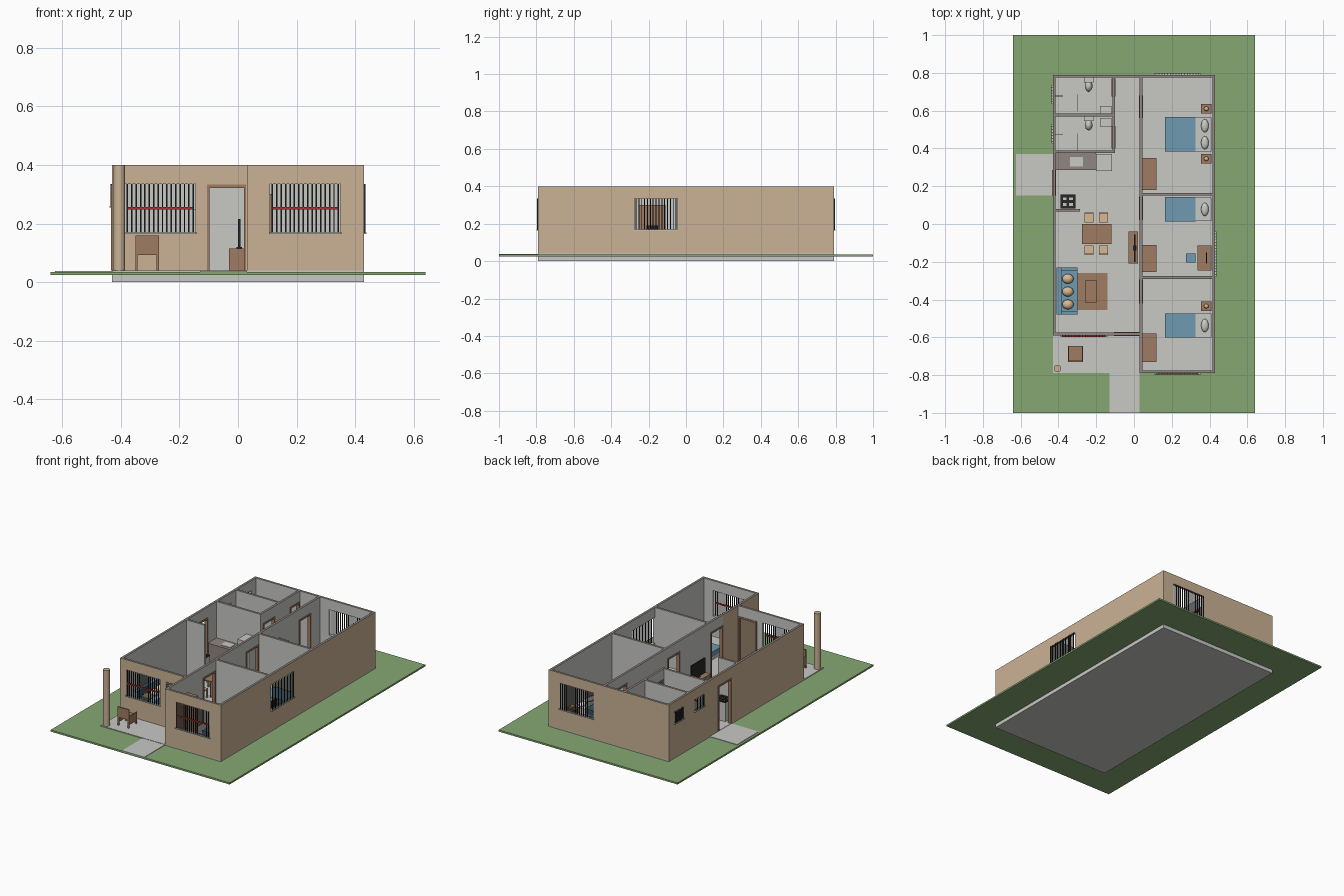
import bpy
import bmesh
from mathutils import Matrix

default_cube = bpy.data.objects.get("Cube")
if default_cube:
    bpy.data.objects.remove(default_cube, do_unlink=True)


def material(name, red, green, blue):
    mat = bpy.data.materials.new(name)
    mat.use_nodes = True
    colour = (red, green, blue, 1)
    mat.diffuse_color = colour
    mat.node_tree.nodes["Principled BSDF"].inputs["Base Color"].default_value = colour
    return mat


GRASS = material("grass green", .24, .39, .17)
PLASTER = material("pale grey plaster", .58, .58, .56)
TAN = material("tan render", .6, .45, .3)
BROWN = material("brown wood", .35, .2, .125)
LIGHT_WOOD = material("light wood", .7, .48, .29)
BLUE = material("blue fabric", .16, .32, .44)
RED = material("red paint", .4, .03, .03)
BLACK = material("black metal", .02, .02, .02)
STONE = material("grey brown stone", .28, .24, .22)

FLOOR, TOP, THICK = .04, .4, .015
DOOR_TOP, SILL, HEAD = .33, .17, .335


def finish(name, bm, *mats):
    mesh = bpy.data.meshes.new(name)
    bm.to_mesh(mesh)
    bm.free()
    for mat in mats:
        mesh.materials.append(mat)
    obj = bpy.data.objects.new(name, mesh)
    bpy.context.collection.objects.link(obj)
    return obj


def add_box(bm, x0, x1, y0, y1, z0, z1):
    centre = Matrix.Translation(((x0 + x1) / 2, (y0 + y1) / 2, (z0 + z1) / 2))
    size = Matrix.Diagonal((abs(x1 - x0), abs(y1 - y0), abs(z1 - z0), 1))
    bmesh.ops.create_cube(bm, size=1, matrix=centre @ size)


def part(name, mat, *boxes):
    bm = bmesh.new()
    for box in boxes:
        add_box(bm, *box)
    return finish(name, bm, mat)


def along(axis, u0, u1, v0, v1, z0, z1):
    """Box running along the x or the y axis."""
    return (u0, u1, v0, v1, z0, z1) if axis == "x" else (v0, v1, u0, u1, z0, z1)


def is_outside(p):
    return abs(p.x) > .43 or abs(p.y) > .79 or (p.x < .03 and p.y < -.59)


def wall(name, axis, v, start, end, openings=()):
    """Wall with openings (from, to, bottom, top), rendered tan on outdoor faces."""
    bm = bmesh.new()
    cursor = start
    for u0, u1, z0, z1 in sorted(openings):
        add_box(bm, *along(axis, cursor, u0, v, v + THICK, FLOOR, TOP))
        add_box(bm, *along(axis, u0, u1, v, v + THICK, z1, TOP))
        if z0 > FLOOR:
            add_box(bm, *along(axis, u0, u1, v, v + THICK, FLOOR, z0))
        cursor = u1
    add_box(bm, *along(axis, cursor, end, v, v + THICK, FLOOR, TOP))
    bm.normal_update()
    for face in bm.faces:
        probe = face.calc_center_median() + face.normal * .002
        if is_outside(probe):
            face.material_index = 1
        elif face.normal.z > .5 and probe.z > TOP:
            face.material_index = 2
    finish(name, bm, PLASTER, TAN, STONE)


def door_frame(name, axis, v, u0, u1):
    w, lip = .008, .003
    v0, v1 = v - lip, v + THICK + lip
    part(name, BROWN,
         along(axis, u0, u0 + w, v0, v1, FLOOR, DOOR_TOP),
         along(axis, u1 - w, u1, v0, v1, FLOOR, DOOR_TOP),
         along(axis, u0, u1, v0, v1, DOOR_TOP - w, DOOR_TOP + lip))


def grille(name, axis, v, u0, u1, z0=SILL, z1=HEAD, red_rail=False):
    count = round((u1 - u0) / .015)
    step = (u1 - u0) / count
    bars = [along(axis, u0 + step * (i + .5) - .0025, u0 + step * (i + .5) + .0025,
                  v - .0025, v + .0025, z0, z1) for i in range(count)]
    part(name + "_bars", BLACK, *bars)
    part(name + "_sill", PLASTER, along(axis, u0 - .005, u1 + .005, v - .005, v + .005, z0 - .005, z0))
    if red_rail:
        part(name + "_rail", RED, along(axis, u0 + .01, u1 - .01, v - .004, v + .004, .248, .256))


def ellipsoid(name, mat, place, size):
    bm = bmesh.new()
    bmesh.ops.create_uvsphere(bm, u_segments=16, v_segments=8, radius=1,
                              matrix=Matrix.Translation(place) @ Matrix.Diagonal((*size, 1)))
    obj = finish(name, bm, mat)
    obj.data.shade_smooth()
    return obj


def table(name, mat, x0, x1, y0, y1, height, leg=.008, top=.008):
    z = FLOOR + height
    legs = [(x, x + leg, y, y + leg, FLOOR, z - top)
            for x in (x0, x1 - leg) for y in (y0, y1 - leg)]
    part(name, mat, (x0, x1, y0, y1, z - top, z), *legs)


# Plot, foundation and paths
part("lawn", GRASS, (-.64, .64, -1, 1, .024, .035))
part("foundation", PLASTER, (-.43, .43, -.79, .79, 0, FLOOR))
part("front_path", PLASTER, (-.13, .03, -1, -.79, .03, .038))
part("side_path", PLASTER, (-.625, -.43, .15, .37, .03, .038))

# Outer walls
big_window = (.11, .35)
living_window = (-.385, -.145)
side_window = (-.275, -.045)
bath_windows = ((.43, .525), (.64, .73))
front_door = (-.105, .028)
kitchen_door = (.15, .285)
inner = .43 - THICK
small = [(a, b, .26, HEAD) for a, b in bath_windows]
wall("back_wall", "x", .79 - THICK, -.43, .43, [(*big_window, SILL, HEAD)])
wall("bedroom_front_wall", "x", -.79, .03, .43, [(*big_window, SILL, HEAD)])
wall("living_front_wall", "x", -.59, -.43, .03,
     [(*living_window, SILL, HEAD), (*front_door, FLOOR, DOOR_TOP)])
wall("left_side_wall", "y", inner, -.79 + THICK, .79 - THICK, [(*side_window, SILL, HEAD)])
wall("right_side_wall", "y", -.43, -.59 + THICK, .79 - THICK,
     small + [(*kitchen_door, FLOOR, DOOR_TOP)])

# Inner walls
bedroom_doors = ((.56, .68), (.02, .145), (-.42, -.295))
bath_doors = ((.4, .52), (.675, .77))
wall("corridor_wall", "y", .03, -.79 + THICK, .79 - THICK,
     [(a, b, FLOOR, DOOR_TOP) for a, b in bedroom_doors])
wall("bathroom_corridor_wall", "y", -.115, .375, .79 - THICK,
     [(a, b, FLOOR, DOOR_TOP) for a, b in bath_doors])
for y in (.375, .57):
    wall("bathroom_wall", "x", y, -inner, -.115)
for y in (.15, -.29):
    wall("bedroom_divider", "x", y, .03 + THICK, inner)
wall("kitchen_stub_wall", "x", .065, -inner, -.285)

# Door frames and window grilles
door_frame("front_door_frame", "x", -.59, *front_door)
door_frame("kitchen_door_frame", "y", -.43, *kitchen_door)
for opening in bedroom_doors:
    door_frame("bedroom_door_frame", "y", .03, *opening)
for opening in bath_doors:
    door_frame("bathroom_door_frame", "y", -.115, *opening)
grille("bedroom_front_window", "x", -.793, *big_window, red_rail=True)
grille("living_window", "x", -.593, *living_window, red_rail=True)
grille("back_window", "x", .793, *big_window)
grille("side_window", "y", .433, *side_window)
for opening in bath_windows:
    grille("bathroom_window", "y", -.433, *opening, z0=.26)

# Porch column and chair
bm = bmesh.new()
bmesh.ops.create_cone(bm, cap_ends=True, segments=24, radius1=.02, radius2=.02, depth=TOP - FLOOR,
                      matrix=Matrix.Translation((-.405, -.765, (TOP + FLOOR) / 2)))
column = finish("porch_column", bm, TAN)
for polygon in column.data.polygons:
    polygon.use_smooth = abs(polygon.normal.z) < .5
table("porch_chair_seat", BROWN, -.35, -.27, -.73, -.645, .06)
part("porch_chair_back", BROWN, (-.35, -.27, -.73, -.722, .095, .16))
part("porch_chair_arms", BROWN, *[(x, x + .006, -.722, -.645, .06, .115) for x in (-.35, -.276)])


# Bedrooms
def bed(y0, y1, pillows):
    part("bed_base", PLASTER, (.165, .41, y0, y1, FLOOR, .085))
    part("bed_blanket", BLUE, (.163, .325, y0 - .002, y1 + .002, .06, .092))
    for i in range(pillows):
        y = y0 + (y1 - y0) * (i + .5) / pillows
        ellipsoid("pillow", PLASTER, (.375, y, .09), (.02, .035, .014))


bed(.385, .565, 2)
bed(.015, .14, 1)
bed(-.6, -.475, 1)
for y in (.32, .585, -.46):
    part("nightstand", BROWN, (.355, .41, y, y + .05, FLOOR, .1))
    ellipsoid("nightstand_lamp", LIGHT_WOOD, (.383, y + .025, .108), (.012, .012, .012))
for y0, y1 in ((.18, .35), (-.255, -.11), (-.73, -.58)):
    part("wardrobe", BROWN, (.046, .12, y0, y1, FLOOR, .3))
table("desk", BROWN, .335, .41, -.245, -.115, .1)
part("desk_screen", BLACK, (.38, .386, -.21, -.15, .145, .19))
table("desk_chair", BLUE, .275, .325, -.205, -.155, .06)

# Living room
part("sofa", BLUE, (-.41, -.3, -.48, -.23, .045, .09), (-.41, -.385, -.48, -.23, .09, .15),
     *[(-.41, -.3, y, y + .02, .09, .115) for y in (-.48, -.25)])
for i in range(3):
    ellipsoid("sofa_cushion", LIGHT_WOOD, (-.35, -.29 - .068 * i, .11), (.03, .026, .022))
part("rug", BROWN, (-.3, -.14, -.455, -.26, FLOOR, .044))
table("coffee_table", BROWN, -.26, -.195, -.415, -.3, .05)
part("television_cabinet", BROWN, (-.03, .022, -.21, -.04, FLOOR, .115))
part("television", BLACK, (0, .008, -.2, -.055, .12, .215), (-.005, .013, -.14, -.115, .115, .12))

# Dining set
table("dining_table", BROWN, -.275, -.12, -.105, 0, .105)
for x in (-.263, -.185):
    for y, back in ((.008, .052), (-.165, -.165)):
        table("dining_chair", LIGHT_WOOD, x, x + .048, y, y + .052, .06)
        part("dining_chair_back", LIGHT_WOOD, (x, x + .048, back, back + .008, .1, .16))

# Kitchen
part("counter", STONE, (-inner, -.2, .285, .375, FLOOR, .165))
part("sink", PLASTER, (-.34, -.27, .305, .355, .16, .168))
part("fridge", PLASTER, (-.2, -.117, .28, .37, FLOOR, .25))
part("stove", PLASTER, (-.39, -.31, .082, .155, FLOOR, .16))
part("stove_grate", BLACK, *[(x, x + .014, .082, .155, .16, .166) for x in (-.39, -.357, -.324)],
     *[(-.39, -.31, y, y + .014, .161, .167) for y in (.082, .112, .141)])

# Bathrooms
for wall_y, way in ((.775, -1), (.57, -1)):
    part("toilet", PLASTER, (-.265, -.215, wall_y, wall_y + .025 * way, FLOOR, .14))
    ellipsoid("toilet_bowl", PLASTER, (-.24, wall_y + .045 * way, .07), (.02, .03, .03))
    basin = wall_y - (.15 if wall_y > .6 else .01)
    part("basin", PLASTER, (-.18, -.12, basin - .045, basin, .12, .15),
         (-.16, -.14, basin - .03, basin - .015, FLOOR, .12))
    part("shower_screen", PLASTER, (-.302, -.298, wall_y - .18, wall_y - .09, FLOOR, .27))
    part("shower_arm", STONE, (-inner, -.375, wall_y - .1, wall_y - .095, .3, .305))
